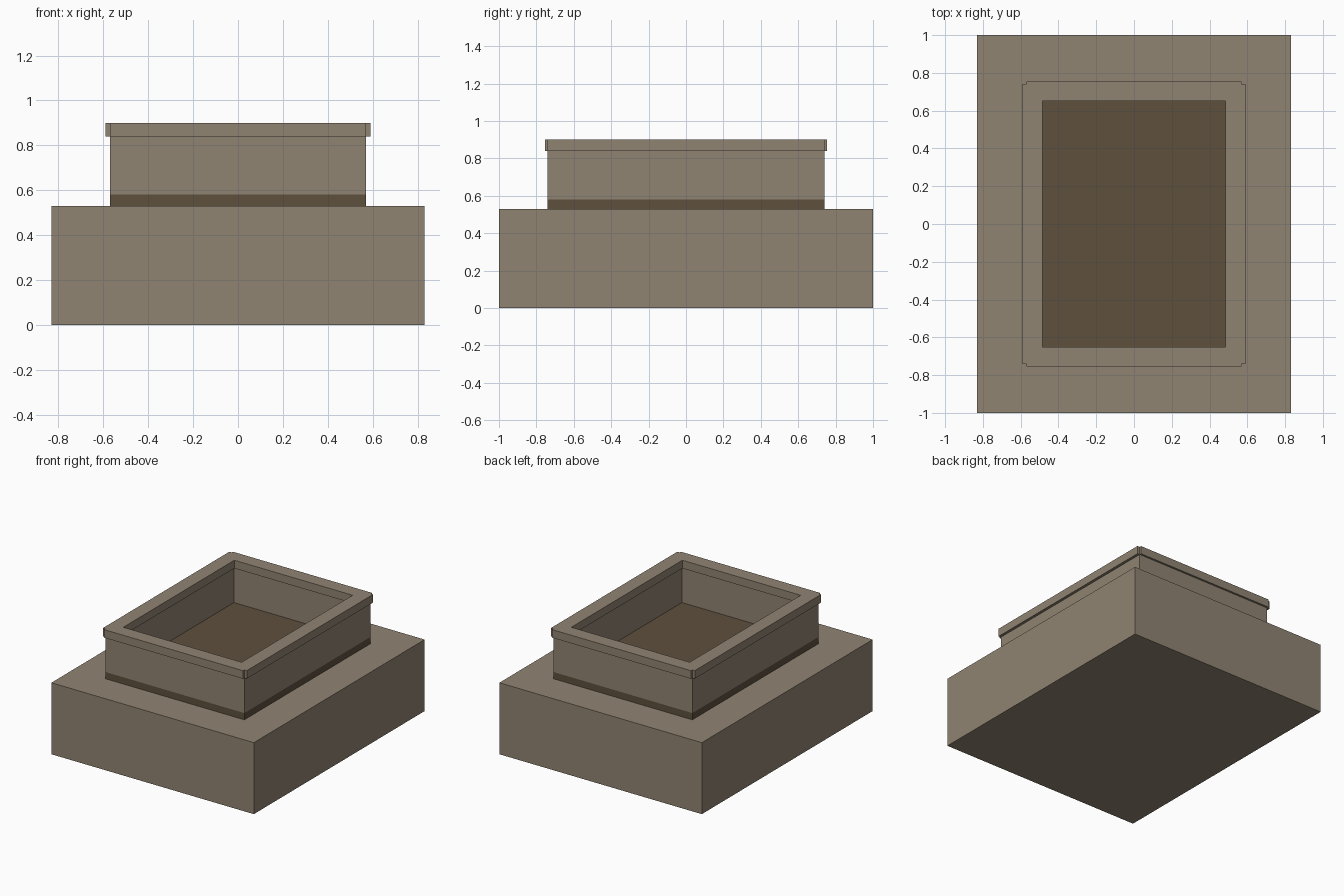
import bpy
import bmesh

old = bpy.data.objects.get("Cube")
if old:
    bpy.data.objects.remove(old, do_unlink=True)


def make_material(name, color):
    mat = bpy.data.materials.new(name)
    mat.use_nodes = True
    mat.diffuse_color = color
    mat.node_tree.nodes["Principled BSDF"].inputs["Base Color"].default_value = color
    return mat


stone = make_material("tan_stone", (0.28, 0.23, 0.17, 1))
soil = make_material("dark_brown", (0.112, 0.08, 0.048, 1))


def add_object(name, bm, mat):
    bmesh.ops.recalc_face_normals(bm, faces=bm.faces)
    mesh = bpy.data.meshes.new(name)
    bm.to_mesh(mesh)
    bm.free()
    mesh.materials.append(mat)
    obj = bpy.data.objects.new(name, mesh)
    bpy.context.collection.objects.link(obj)
    return obj


def box(name, x, y, z, mat):
    """Box spanning the given (low, high) ranges."""
    bm = bmesh.new()
    bmesh.ops.create_cube(bm, size=1)
    for v in bm.verts:
        v.co = [r[0] if c < 0 else r[1] for c, r in zip(v.co, (x, y, z))]
    return add_object(name, bm, mat)


# Plinth and its thin top slab
box("plinth", (-0.83, 0.83), (-1, 1), (0, 0.485), stone)
box("plinth_slab", (-0.83, 0.83), (-1, 1), (0.485, 0.53), stone)

# Dark tray floor
box("tray_floor", (-0.57, 0.57), (-0.74, 0.74), (0.53, 0.58), soil)

# Walls: full-length sides with the ends fitted between them
for side, s in (("left", 1), ("right", -1)):
    box(side + "_wall", sorted((s * 0.495, s * 0.57)), (-0.74, 0.74), (0.58, 0.84), stone)
for end, s in (("front", -1), ("back", 1)):
    box(end + "_wall", (-0.495, 0.495), sorted((s * 0.66, s * 0.74)), (0.58, 0.84), stone)

# Rim: one frame with an opening and notched outer corners
xs = (-0.59, -0.57, -0.485, 0.485, 0.57, 0.59)
ys = (-0.755, -0.74, -0.65, 0.65, 0.74, 0.755)
bm = bmesh.new()
grid = [[bm.verts.new((x, y, 0.84)) for y in ys] for x in xs]
last = len(xs) - 2
for i in range(last + 1):
    for j in range(last + 1):
        corner = i in (0, last) and j in (0, last)
        opening = i == j == 2
        if not corner and not opening:
            bm.faces.new((grid[i][j], grid[i + 1][j], grid[i + 1][j + 1], grid[i][j + 1]))
bmesh.ops.delete(bm, geom=[v for v in bm.verts if not v.link_faces], context='VERTS')
top = bmesh.ops.extrude_face_region(bm, geom=bm.faces[:], use_keep_orig=True)
lifted = [g for g in top["geom"] if isinstance(g, bmesh.types.BMVert)]
bmesh.ops.translate(bm, verts=lifted, vec=(0, 0, 0.06))
add_object("rim", bm, stone)
